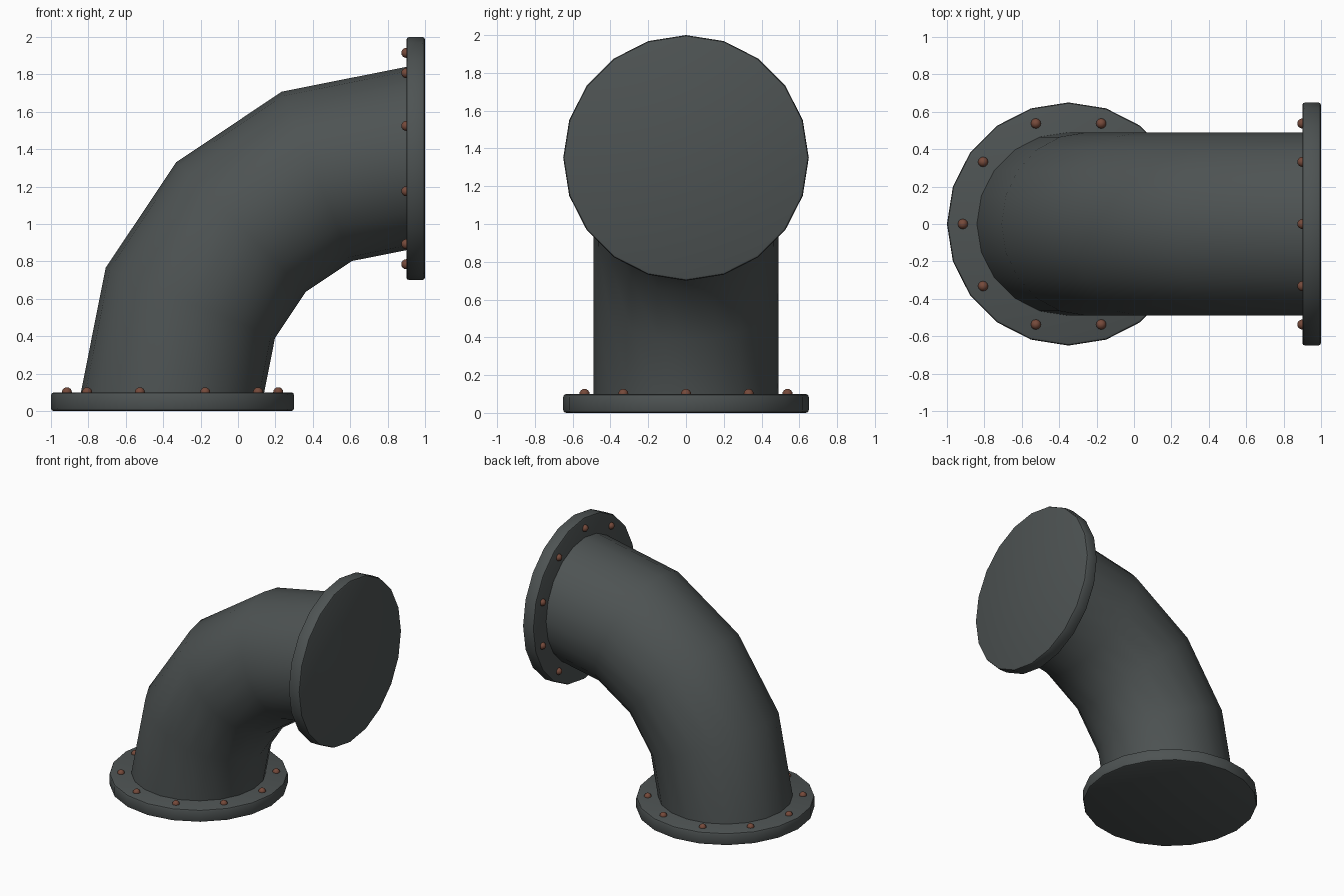
import bpy
import bmesh
from math import cos, sin, pi, radians
from mathutils import Matrix, Vector

cube = bpy.data.objects.get("Cube")
if cube:
    bpy.data.objects.remove(cube, do_unlink=True)

SIDES = 20
BEND_RADIUS, PIPE_RADIUS, BEND_STEPS = 1.25, 0.49, 4
FLANGE_RADIUS, FLANGE_DEPTH = 0.65, 0.1
BOLT_RING, BOLT_RADIUS, BOLT_COUNT = 0.565, 0.027, 10
BEND_CENTRE = Vector((0.9, 0, 0.1))


def make_material(name, colour):
    mat = bpy.data.materials.new(name)
    mat.use_nodes = True
    mat.diffuse_color = (*colour, 1)
    mat.node_tree.nodes["Principled BSDF"].inputs["Base Color"].default_value = (*colour, 1)
    return mat


iron = make_material("dark iron", (0.075, 0.086, 0.086))
rust = make_material("rusty bolt", (0.18, 0.068, 0.043))


def finish(bm, name, mat, angle=35):
    bmesh.ops.recalc_face_normals(bm, faces=bm.faces)
    mesh = bpy.data.meshes.new(name)
    bm.to_mesh(mesh)
    bm.free()
    mesh.materials.append(mat)
    obj = bpy.data.objects.new(name, mesh)
    bpy.context.collection.objects.link(obj)
    bpy.ops.object.select_all(action="DESELECT")
    obj.select_set(True)
    bpy.context.view_layer.objects.active = obj
    bpy.ops.object.shade_smooth_by_angle(angle=radians(angle))
    return obj


# Quarter-turn pipe: a ring of points swept around the bend centre
bm = bmesh.new()
rings = []
for i in range(BEND_STEPS + 1):
    turn = pi / 2 * i / BEND_STEPS
    outward = Vector((-cos(turn), 0, sin(turn)))
    ring = []
    for j in range(SIDES):
        a = 2 * pi * j / SIDES
        p = BEND_CENTRE + outward * (BEND_RADIUS + PIPE_RADIUS * cos(a))
        p.y = PIPE_RADIUS * sin(a)
        ring.append(bm.verts.new(p))
    rings.append(ring)
for r0, r1 in zip(rings, rings[1:]):
    for j in range(SIDES):
        k = (j + 1) % SIDES
        bm.faces.new((r0[j], r0[k], r1[k], r1[j]))
finish(bm, "elbow_pipe", iron, 60)


def add_flange(prefix, placement):
    # Bevelled disc, with its inner face towards local +z
    bm = bmesh.new()
    bmesh.ops.create_cone(bm, cap_ends=True, segments=SIDES, radius1=FLANGE_RADIUS,
                          radius2=FLANGE_RADIUS, depth=FLANGE_DEPTH,
                          matrix=Matrix.Rotation(pi / 2, 4, "Z"))
    bmesh.ops.translate(bm, verts=bm.verts, vec=(0, 0, FLANGE_DEPTH / 2))
    rims = [e for e in bm.edges if abs(e.verts[0].co.z - e.verts[1].co.z) < 0.001]
    bmesh.ops.bevel(bm, geom=rims, offset=0.015, segments=2, profile=0.5, affect="EDGES")
    bm.transform(placement)
    finish(bm, prefix + "_flange", iron)

    # Ring of round bolt heads half sunk into the inner face
    bm = bmesh.new()
    for i in range(BOLT_COUNT):
        a = 2 * pi * i / BOLT_COUNT
        spot = (BOLT_RING * cos(a), BOLT_RING * sin(a), FLANGE_DEPTH)
        bmesh.ops.create_uvsphere(bm, u_segments=12, v_segments=8, radius=BOLT_RADIUS,
                                  matrix=Matrix.Translation(spot))
    bm.transform(placement)
    finish(bm, prefix + "_bolts", rust, 60)


add_flange("base", Matrix.Translation((-0.35, 0, 0)))
add_flange("outlet", Matrix.Translation((1, 0, 1.35)) @ Matrix.Rotation(-pi / 2, 4, "Y"))
